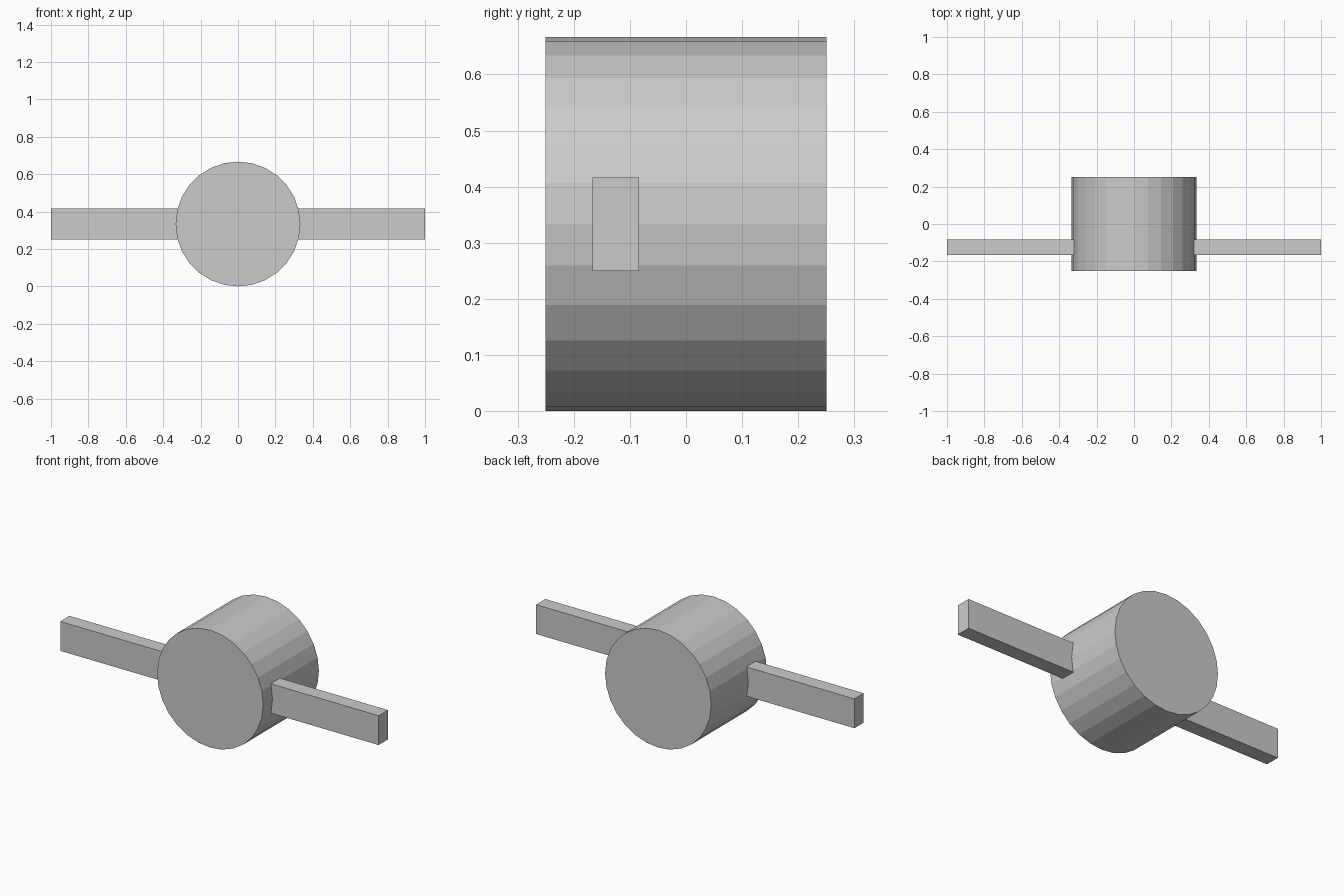
import bpy
import math

if "Cube" in bpy.data.objects:
    bpy.data.objects.remove(bpy.data.objects["Cube"])

R = 1 / 3          # drum radius, also its centre height
SIDES = 28

# Drum: flat-faceted cylinder lying along y
bpy.ops.mesh.primitive_cylinder_add(vertices=SIDES, radius=R, depth=0.5,
                                    location=(0, 0, R),
                                    rotation=(math.pi / 2, 0, 0))
drum = bpy.context.object
drum.name = "drum"
bpy.ops.object.transform_apply(location=False, rotation=True, scale=True)


# Side arms: rectangular bars set into the drum wall, towards the front
def add_arm(name, side):
    inner, outer = 0.31, 1.0
    bpy.ops.mesh.primitive_cube_add(size=1, location=(side * (inner + outer) / 2, -0.125, R))
    arm = bpy.context.object
    arm.name = name
    arm.scale = (outer - inner, 1 / 12, 1 / 6)
    bpy.ops.object.transform_apply(location=False, rotation=False, scale=True)


for name, side in (("left_arm", -1), ("right_arm", 1)):
    add_arm(name, side)
